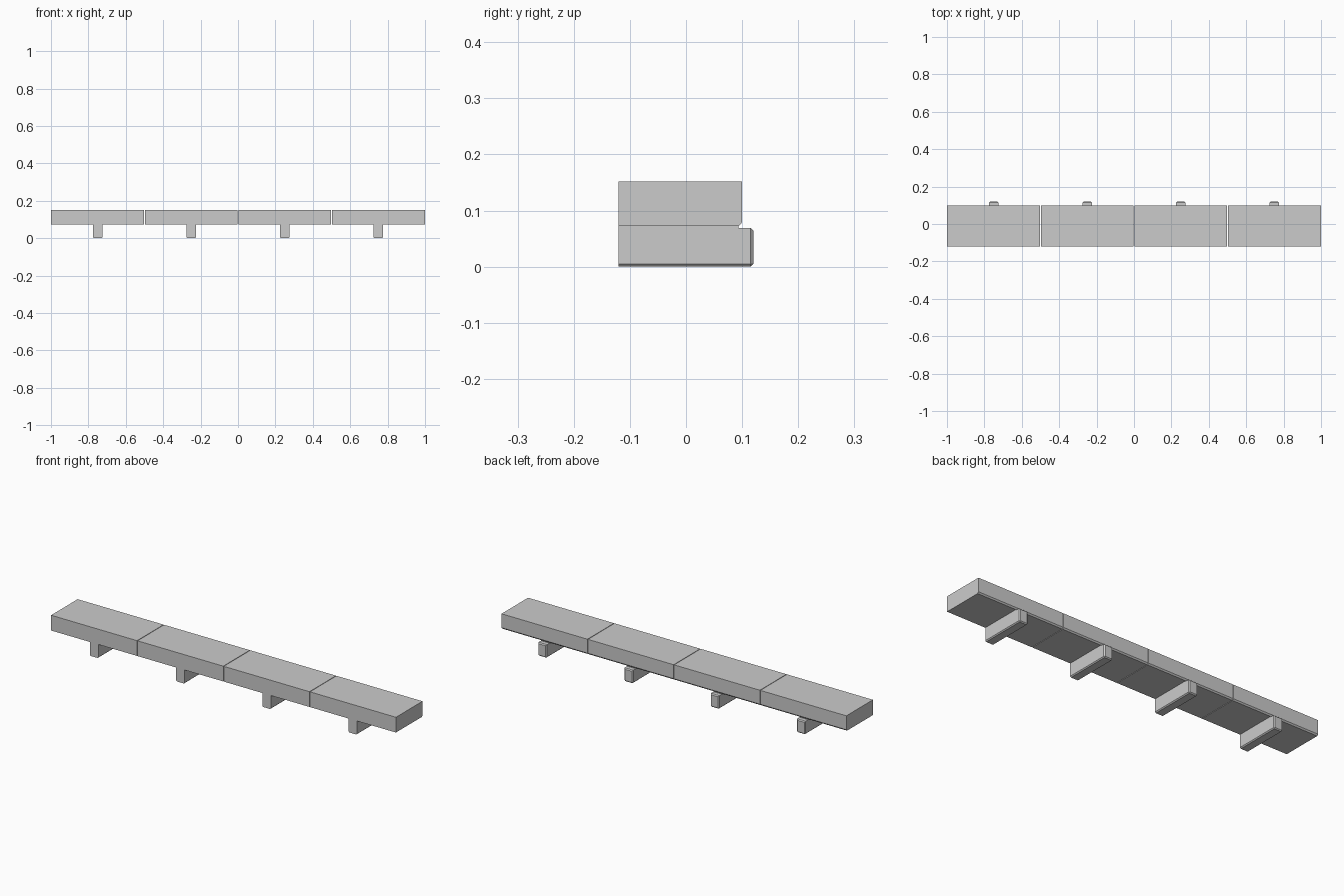
import bpy, bmesh

if "Cube" in bpy.data.objects:
    bpy.data.objects.remove(bpy.data.objects["Cube"])

FRONT, BACK, LIP = -0.12, 0.10, 0.12
BOTTOM, TOP = 0.072, 0.152
GAP = 0.0015


def extrude_profile(name, profile, x0, x1, bevel_test=None, width=0.005):
    """Extrude a (y, z) side profile along x, chamfering the chosen edges."""
    bm = bmesh.new()
    face = bm.faces.new([bm.verts.new((x0, y, z)) for y, z in profile])
    ret = bmesh.ops.extrude_face_region(bm, geom=[face])
    moved = [g for g in ret["geom"] if isinstance(g, bmesh.types.BMVert)]
    bmesh.ops.translate(bm, verts=moved, vec=(x1 - x0, 0, 0))
    bmesh.ops.recalc_face_normals(bm, faces=bm.faces)
    if bevel_test:
        edges = [e for e in bm.edges if bevel_test(*[v.co for v in e.verts])]
        bmesh.ops.bevel(bm, geom=edges, offset=width, segments=1,
                        profile=0.5, affect='EDGES')
    mesh = bpy.data.meshes.new(name)
    bm.to_mesh(mesh)
    bm.free()
    obj = bpy.data.objects.new(name, mesh)
    bpy.context.collection.objects.link(obj)
    return obj


def bracket_edge(a, b):
    # all edges of the rear end, plus the two long bottom edges
    rear = a.y > LIP - 0.001 and b.y > LIP - 0.001
    bottom_side = a.z < 0.001 and b.z < 0.001 and abs(a.y - b.y) > 0.1
    return rear or bottom_side


slab_profile = [(FRONT, BOTTOM), (0.094, BOTTOM), (BACK, 0.079),
                (BACK, TOP), (FRONT, TOP)]
bracket_profile = [(FRONT, 0), (LIP, 0), (LIP, 0.069), (0.094, 0.069),
                   (0.094, BOTTOM), (FRONT, BOTTOM)]

for i in range(4):
    left = -1 + 0.5 * i
    # slab section, with a hairline joint to its neighbours
    extrude_profile(f"ledge_slab_{i + 1}", slab_profile,
                    left + (GAP if i > 0 else 0),
                    left + 0.5 - (GAP if i < 3 else 0))
    # supporting bracket that sticks out at the back
    extrude_profile(f"support_bracket_{i + 1}", bracket_profile,
                    left + 0.225, left + 0.275, bracket_edge)
